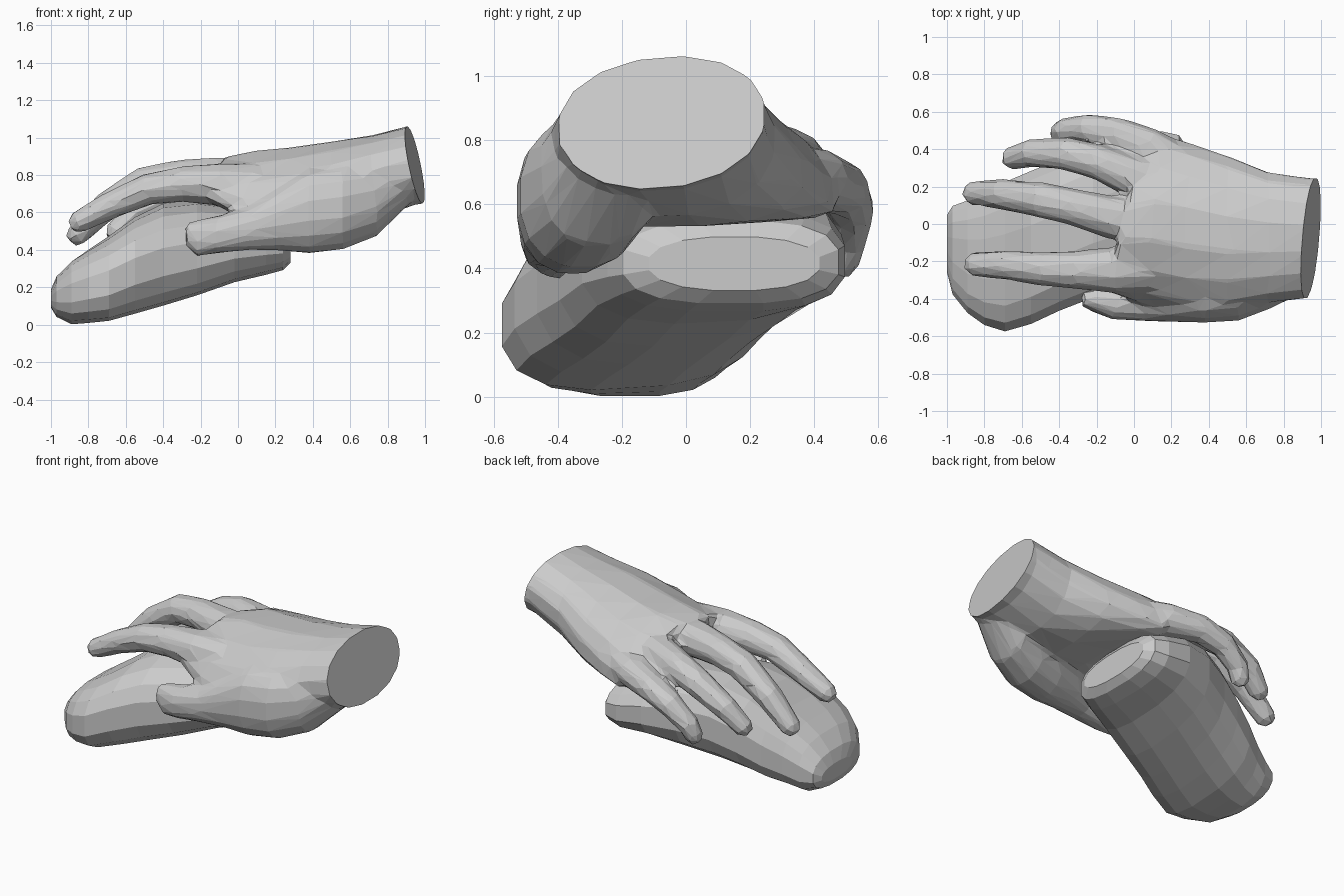
import bpy, bmesh
from math import sin, cos, pi, copysign
from mathutils import Vector

if "Cube" in bpy.data.objects:
    bpy.data.objects.remove(bpy.data.objects["Cube"])


def skin(name, rings):
    """Bridge a list of equal rings of points and cap both ends."""
    bm = bmesh.new()
    rows = [[bm.verts.new(p) for p in ring] for ring in rings]
    n = len(rows[0])
    for a, b in zip(rows, rows[1:]):
        for i in range(n):
            j = (i + 1) % n
            bm.faces.new((a[i], a[j], b[j], b[i]))
    bm.faces.new(rows[0])
    bm.faces.new(rows[-1])
    bmesh.ops.recalc_face_normals(bm, faces=bm.faces)
    mesh = bpy.data.meshes.new(name)
    bm.to_mesh(mesh)
    bm.free()
    ob = bpy.data.objects.new(name, mesh)
    bpy.context.collection.objects.link(ob)
    return ob


def section(x, y0, y1, z0, z1, power=2.3, lean_y=0, lean_z=0, arch=0, roll=0, sides=16):
    """Superellipse cross-section in the yz plane, optionally leaned, arched or rolled."""
    pts = []
    for i in range(sides):
        a = 2 * pi * (i + 0.5) / sides
        dy = copysign(abs(cos(a)) ** (2 / power), cos(a)) * (y1 - y0) / 2
        dz = copysign(abs(sin(a)) ** (2 / power), sin(a)) * (z1 - z0) / 2
        pts.append((x + lean_y * dy + lean_z * dz, (y0 + y1) / 2 + dy,
                    (z0 + z1) / 2 + dz - arch * dy * dy + roll * dy))
    return pts


def tube(name, path, sides=10):
    """Tapered, slightly flattened tube through (x, y, z, radius) points with a blunt tip."""
    pts = [Vector(p[:3]) for p in path]
    rings = []
    for i, (p, q) in enumerate(zip(pts, path)):
        t = (pts[min(i + 1, len(pts) - 1)] - pts[max(i - 1, 0)]).normalized()
        u = t.cross(Vector((0, 0, 1))).normalized()
        v = u.cross(t)
        rings.append([p + q[3] * (1.06 * cos(2 * pi * k / sides) * u + sin(2 * pi * k / sides) * v)
                      for k in range(sides)])
    c = pts[-1]
    rings.append([c + (p - c) * 0.6 + t * path[-1][3] * 0.7 for p in rings[-1]])
    return skin(name, rings)


def apply(ob, kind, **settings):
    """Add a modifier and apply it at once."""
    bpy.context.view_layer.objects.active = ob
    mod = ob.modifiers.new(kind.lower(), kind)
    for key, value in settings.items():
        setattr(mod, key, value)
    bpy.ops.object.modifier_apply(modifier=mod.name)


# Rounded cushion-like lump beneath the hand
skin("resting_block", [
    section(-1.00, -0.26, 0.05, 0.09, 0.19),
    section(-0.97, -0.38, 0.10, 0.04, 0.26, 2.5),
    section(-0.89, -0.48, 0.13, 0.00, 0.34, 2.7),
    section(-0.80, -0.545, 0.17, 0.01, 0.40, 2.7, roll=0.03),
    section(-0.69, -0.58, 0.23, 0.025, 0.47, 2.7, roll=0.06),
    section(-0.55, -0.54, 0.29, 0.065, 0.57, 2.6, roll=0.08),
    section(-0.40, -0.47, 0.35, 0.11, 0.64, 2.6, roll=0.1),
    section(-0.22, -0.40, 0.43, 0.165, 0.66, 2.6, roll=0.1),
    section(-0.02, -0.33, 0.49, 0.23, 0.63, 2.6, roll=0.05),
    section(0.15, -0.25, 0.50, 0.265, 0.58, 2.8),
    section(0.24, -0.20, 0.48, 0.29, 0.55, 2.7),
    section(0.28, -0.12, 0.42, 0.33, 0.50),
])

# Palm, running past the wrist so it can be cut clean later
hand = skin("hand", [
    section(1.12, -0.40, 0.25, 0.67, 1.10, 2.1, roll=0.06),
    section(0.94, -0.40, 0.25, 0.64, 1.07, 2.1, roll=0.06),
    section(0.72, -0.425, 0.28, 0.56, 1.015, 2.2, roll=0.03),
    section(0.50, -0.48, 0.37, 0.53, 0.985, 2.2, arch=0.3),
    section(0.27, -0.48, 0.45, 0.55, 0.955, 2.2, arch=0.5),
    section(0.10, -0.44, 0.48, 0.59, 0.94, 2.2, lean_y=0.1, arch=0.7),
    section(-0.06, -0.36, 0.36, 0.65, 0.90, 2.2, lean_y=0.25, arch=0.6),
])

# Thumb with its fleshy base
thumb = skin("thumb", [
    section(0.95, -0.34, -0.04, 0.68, 0.92),
    section(0.74, -0.45, -0.09, 0.47, 0.88),
    section(0.56, -0.52, -0.13, 0.40, 0.86),
    section(0.38, -0.53, -0.18, 0.38, 0.84),
    section(0.22, -0.525, -0.24, 0.395, 0.74),
    section(0.06, -0.52, -0.31, 0.40, 0.63),
    section(-0.12, -0.51, -0.33, 0.38, 0.58),
    section(-0.22, -0.47, -0.34, 0.365, 0.56),
    section(-0.28, -0.44, -0.36, 0.42, 0.54),
])

# Fingers, draped forward over the lump
fingers = [tube(n, p) for n, p in {
    "index_finger": [(0.30, -0.22, 0.74, .12), (-0.1, -0.245, 0.75, .118), (-0.30, -0.245, 0.752, .098),
                     (-0.48, -0.24, 0.725, .087), (-0.68, -0.22, 0.64, .075), (-0.86, -0.215, 0.545, .061)],
    "middle_finger": [(0.25, -0.01, 0.77, .12), (-0.12, 0.035, 0.79, .11), (-0.32, 0.09, 0.79, .094),
                      (-0.50, 0.13, 0.76, .09), (-0.71, 0.16, 0.63, .078), (-0.865, 0.165, 0.475, .062)],
    "ring_finger": [(0.28, 0.17, 0.74, .11), (0.0, 0.25, 0.755, .105), (-0.20, 0.335, 0.745, .09),
                    (-0.36, 0.375, 0.70, .085), (-0.55, 0.38, 0.60, .072), (-0.66, 0.35, 0.49, .06)],
    "little_finger": [(0.32, 0.28, 0.69, .10), (0.08, 0.41, 0.675, .1), (-0.10, 0.485, 0.65, .085),
                      (-0.25, 0.51, 0.59, .075), (-0.37, 0.50, 0.49, .065), (-0.40, 0.485, 0.42, .058)],
}.items()]

# Weld thumb and fingers into one hand, blend the joins, then reduce to low-poly facets
for part in [thumb] + fingers:
    apply(hand, 'BOOLEAN', operation='UNION', solver='EXACT', object=part)
    bpy.data.objects.remove(part)
apply(hand, 'REMESH', mode='VOXEL', voxel_size=0.017)
apply(hand, 'SMOOTH', factor=0.5, iterations=7)
apply(hand, 'DECIMATE', ratio=1500 / (2 * len(hand.data.polygons)))

# Slanted flat cut at the wrist
bm = bmesh.new()
bm.from_mesh(hand.data)
cut = bmesh.ops.bisect_plane(bm, geom=bm.verts[:] + bm.edges[:] + bm.faces[:],
                             plane_co=(0.945, -0.075, 0.855), plane_no=(1, -0.1, 0.22),
                             clear_outer=True)
rim = [e for e in cut["geom_cut"] if isinstance(e, bmesh.types.BMEdge)]
bmesh.ops.contextual_create(bm, geom=rim)
bmesh.ops.recalc_face_normals(bm, faces=bm.faces)
for f in bm.faces:
    f.smooth = False
bm.to_mesh(hand.data)
bm.free()
